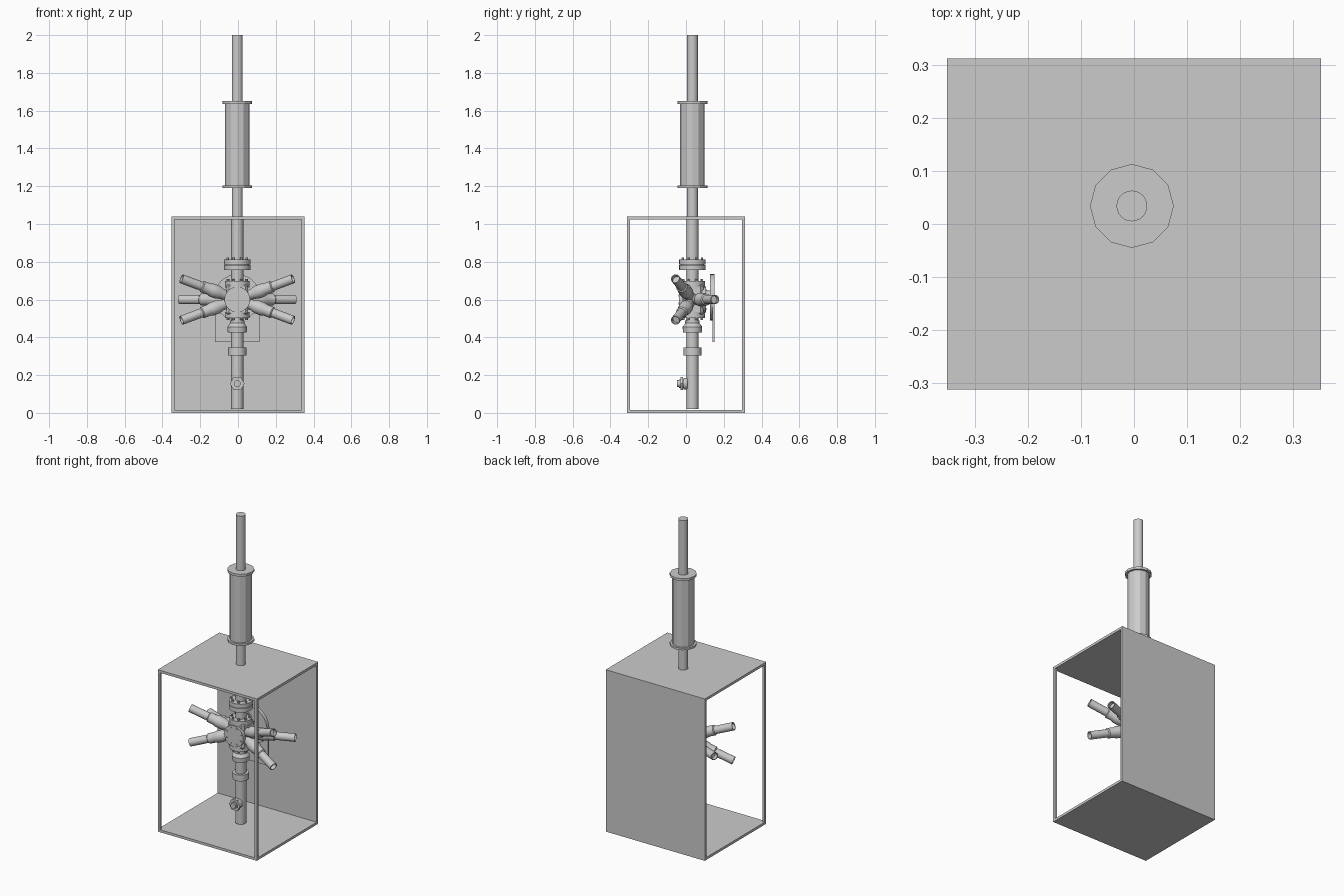
import bpy, bmesh, math
from mathutils import Vector

if "Cube" in bpy.data.objects:
    bpy.data.objects.remove(bpy.data.objects["Cube"])

CX, CY, CZ = -0.004, 0.034, 0.60      # centre of the cross body
UP = Vector((0, 0, 1))


def finish(name, bm, smooth=True):
    bmesh.ops.recalc_face_normals(bm, faces=bm.faces)
    me = bpy.data.meshes.new(name)
    bm.to_mesh(me)
    bm.free()
    ob = bpy.data.objects.new(name, me)
    bpy.context.collection.objects.link(ob)
    if smooth:
        bpy.context.view_layer.objects.active = ob
        ob.select_set(True)
        bpy.ops.object.shade_smooth_by_angle(angle=math.radians(28))
        ob.select_set(False)
    return ob


def add_lathe(bm, profile, origin, axis, n):
    """Sweep (radius, distance) pairs around an axis, capping both ends."""
    q = Vector(axis).to_track_quat('Z', 'Y')
    rings = []
    for r, t in profile:
        rings.append([bm.verts.new(Vector(origin) + q @ Vector(
            (r * math.cos(2 * math.pi * i / n), r * math.sin(2 * math.pi * i / n), t)))
            for i in range(n)])
    for a, b in zip(rings, rings[1:]):
        for i in range(n):
            j = (i + 1) % n
            bm.faces.new((a[i], a[j], b[j], b[i]))
    bm.faces.new(rings[0][::-1])
    bm.faces.new(rings[-1])


def lathe(name, profile, origin, axis=UP, n=24, smooth=True):
    bm = bmesh.new()
    add_lathe(bm, profile, origin, axis, n)
    return finish(name, bm, smooth)


def column(name, r, z0, z1, n=24, smooth=True):
    return lathe(name, [(r, z0), (r, z1)], (CX, CY, 0), UP, n, smooth)


def bolts(name, origin, axis, ring, length, r=0.007, count=8):
    q = Vector(axis).to_track_quat('Z', 'Y')
    bm = bmesh.new()
    for i in range(count):
        a = 2 * math.pi * (i + 0.5) / count
        p = Vector(origin) + q @ Vector((ring * math.cos(a), ring * math.sin(a), 0))
        add_lathe(bm, [(r, 0), (r, length)], p, axis, 6)
    return finish(name, bm, False)


def box(name, lo, hi, bevel=0):
    bm = bmesh.new()
    bmesh.ops.create_cube(bm, size=1)
    for v in bm.verts:
        v.co = Vector([lo[i] + (v.co[i] + 0.5) * (hi[i] - lo[i]) for i in range(3)])
    if bevel:
        bmesh.ops.bevel(bm, geom=bm.edges[:], offset=bevel, segments=1, affect='EDGES')
    return finish(name, bm, False)


# Enclosure: floor, roof, back wall and two front posts
X, Y, H, T = 0.352, 0.312, 1.04, 0.016
box("enclosure_floor", (-X, -Y, 0), (X, Y, T))
box("enclosure_roof", (-X, -Y, H - T), (X, Y, H))
box("enclosure_back_wall", (-X, Y - T, T), (X, Y, H - T))
for side, x in (("left", -X), ("right", X - T)):
    box("front_post_" + side, (x, -Y, T), (x + T, -Y + T, H - T))

# Stack above the enclosure
column("upper_pipe", 0.029, H, 2.0)
column("muffler_body", 0.065, 1.195, 1.64, 12, False)
column("muffler_flange_top", 0.079, 1.635, 1.65, 12, False)
column("muffler_flange_bottom", 0.079, 1.19, 1.203, 12, False)

# Column inside the enclosure
column("inner_pipe_top", 0.032, 0.65, H - T)
column("inner_pipe_bottom", 0.032, T + 0.005, 0.55)
column("coupling_flange_upper", 0.07, 0.786, 0.811)
column("coupling_flange_lower", 0.07, 0.757, 0.783)
column("coupling_gasket", 0.062, 0.78, 0.79)
bolts("coupling_bolts", (CX, CY, 0.809), UP, 0.055, 0.014)
lathe("reducer", [(0.038, 0.49), (0.038, 0.475), (0.052, 0.455), (0.05, 0.425)], (CX, CY, 0))
column("collar", 0.048, 0.305, 0.345)

# Cross body with its flanges and bolts
box("cross_body", (CX - 0.058, CY - 0.058, CZ - 0.085), (CX + 0.058, CY + 0.058, CZ + 0.085), 0.014)
for name, s in (("top", 1), ("bottom", -1)):
    axis = (0, 0, s)
    lathe("body_flange_" + name, [(0.066, 0.065), (0.066, 0.097)], (CX, CY, CZ), axis)
    bolts("body_bolts_" + name, (CX, CY, CZ + s * 0.096), axis, 0.053, 0.013)
for name, s in (("front", -1), ("back", 1)):
    axis = (0, s, 0)
    lathe("body_cover_" + name, [(0.068, 0.05), (0.068, 0.072)], (CX, CY, CZ), axis)
    bolts("cover_bolts_" + name, (CX, CY + s * 0.071, CZ), axis, 0.054, 0.004, 0.006)

# Six radiating arms, mirrored left and right
ARM = [(0.028, 0.03), (0.028, 0.09), (0.036, 0.115), (0.036, 0.15), (0.031, 0.165),
       (0.031, 0.205), (0.0245, 0.21), (0.0245, 0.328), (0.020, 0.328), (0.020, 0.305)]
for side, s in (("left", -1), ("right", 1)):
    for level, dy, dz in (("upper", -0.09, 0.11), ("middle", 0.115, 0.0), ("lower", -0.09, -0.11)):
        lathe("arm_%s_%s" % (level, side), ARM, (CX, CY, CZ), (s * 0.295, dy, dz), 20)

# Rear mounting disc and plate
lathe("rear_hub", [(0.035, 0.10), (0.035, 0.13)], (CX, 0, CZ + 0.012), (0, 1, 0))
lathe("rear_disc", [(0.122, 0.126), (0.122, 0.15)], (CX, 0, CZ + 0.012), (0, 1, 0), 32)
box("rear_plate", (CX - 0.118, 0.14, 0.375), (CX + 0.118, 0.152, 0.61))

# Drain valve on the lower pipe
lathe("drain_valve", [(0.02, -0.02), (0.02, 0.026), (0.031, 0.026), (0.031, 0.048),
                      (0.022, 0.048), (0.022, 0.07)], (CX, CY, 0.155), (0, -1, 0))
lathe("drain_nut", [(0.039, 0.05), (0.039, 0.064)], (CX, CY, 0.155), (0, -1, 0), 6, False)
lathe("drain_spigot", [(0.018, 0.06), (0.018, 0.081)], (CX, CY, 0.155), (0, -1, 0))
